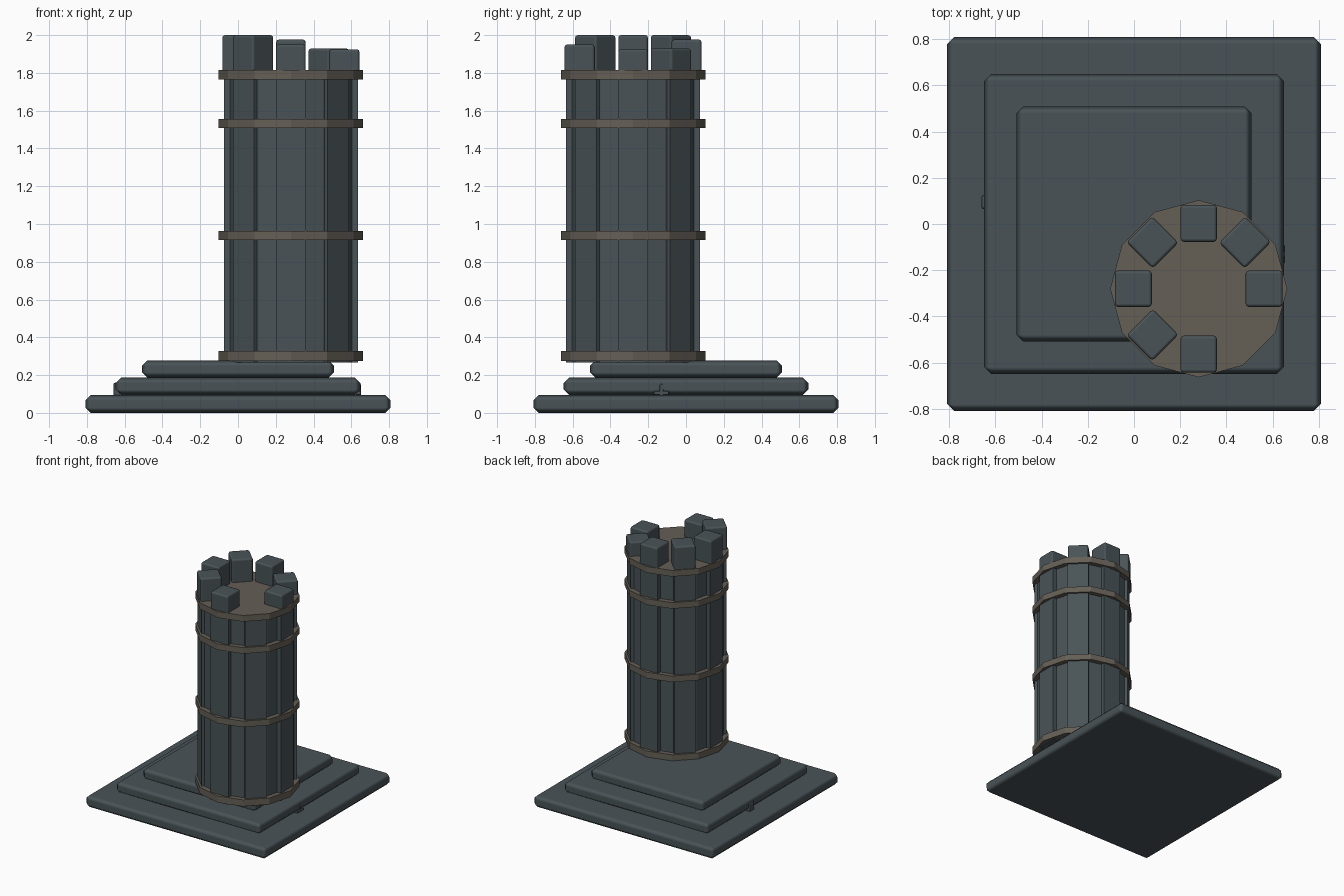
import bpy, bmesh, math

if "Cube" in bpy.data.objects:
    bpy.data.objects.remove(bpy.data.objects["Cube"])

CX, CY = 0.28, -0.28   # tower axis


def material(name, rgb):
    m = bpy.data.materials.new(name)
    m.diffuse_color = (*rgb, 1)
    m.use_nodes = True
    m.node_tree.nodes["Principled BSDF"].inputs["Base Color"].default_value = m.diffuse_color
    return m


slate = material("slate stone", (0.066, 0.086, 0.095))
brown = material("brown band", (0.128, 0.112, 0.091))


def finish(name, bm, mat, bevel=0.0, segments=2, smooth=False):
    bmesh.ops.recalc_face_normals(bm, faces=bm.faces)
    if smooth:
        for f in bm.faces:
            f.smooth = True
    me = bpy.data.meshes.new(name)
    bm.to_mesh(me)
    bm.free()
    me.materials.append(mat)
    ob = bpy.data.objects.new(name, me)
    bpy.context.collection.objects.link(ob)
    if bevel:
        mod = ob.modifiers.new("bevel", 'BEVEL')
        mod.width, mod.segments = bevel, segments
        mod.harden_normals = smooth
    return ob


def box(name, center, size, mat, bevel=0.0, turn=0.0, segments=2, smooth=False):
    bm = bmesh.new()
    bmesh.ops.create_cube(bm, size=1)
    bmesh.ops.scale(bm, vec=size, verts=bm.verts)
    ob = finish(name, bm, mat, bevel, segments, smooth)
    ob.location = center
    ob.rotation_euler.z = turn
    return ob


def prism(name, radius, z0, z1, mat):
    """Twelve-sided upright prism around the tower axis."""
    bm = bmesh.new()
    bmesh.ops.create_cone(bm, cap_ends=True, segments=12, radius1=radius,
                          radius2=radius, depth=z1 - z0)
    ob = finish(name, bm, mat)
    ob.location = (CX, CY, (z0 + z1) / 2)
    return ob


def around(deg, radius, z):
    a = math.radians(deg)
    return (CX + radius * math.cos(a), CY + radius * math.sin(a), z)


# Stepped square base with chamfered edges
for i, (half, z0, z1) in enumerate([(0.808, 0, 0.095), (0.648, 0.095, 0.187),
                                    (0.508, 0.187, 0.278)]):
    box(f"base_step_{i + 1}", (0, 0, (z0 + z1) / 2),
        (2 * half, 2 * half, z1 - z0), slate, 0.029, segments=1, smooth=True)

# Small stone chips against the middle step
box("stone_chip_left", (-0.640, 0.095, 0.125), (0.04, 0.06, 0.07), slate, 0.01)
box("stone_chip_right", (0.636, -0.13, 0.105), (0.03, 0.08, 0.02), slate, 0.005)
box("stone_chip_right_tip", (0.636, -0.13, 0.12), (0.03, 0.02, 0.065), slate, 0.005)

# Shaft: twelve-sided core with eight upright pilasters
prism("tower_core", 0.344, 0.266, 1.80, slate)
for k in range(8):
    box(f"pilaster_{k + 1}", around(45 * k, 0.315, 1.033),
        (0.08, 0.16, 1.534), slate, 0.0, math.radians(45 * k))

# Twelve-sided bands, the last one closing the top
for i, (z0, z1) in enumerate([(0.274, 0.327), (0.914, 0.963),
                              (1.507, 1.556), (1.766, 1.816)]):
    prism(f"tower_band_{i + 1}", 0.383, z0, z1, brown)

# Seven battlement blocks of uneven height, one missing at the front right
tops = {0: 1.925, 45: 1.93, 90: 1.976, 135: 2.0, 180: 2.0, 225: 2.0, 270: 1.95}
for deg, top in tops.items():
    z0 = 1.80
    box(f"battlement_{deg}", around(deg, 0.283, (z0 + top) / 2),
        (0.16, 0.157, top - z0), slate, 0.014, math.radians(deg), smooth=True)
